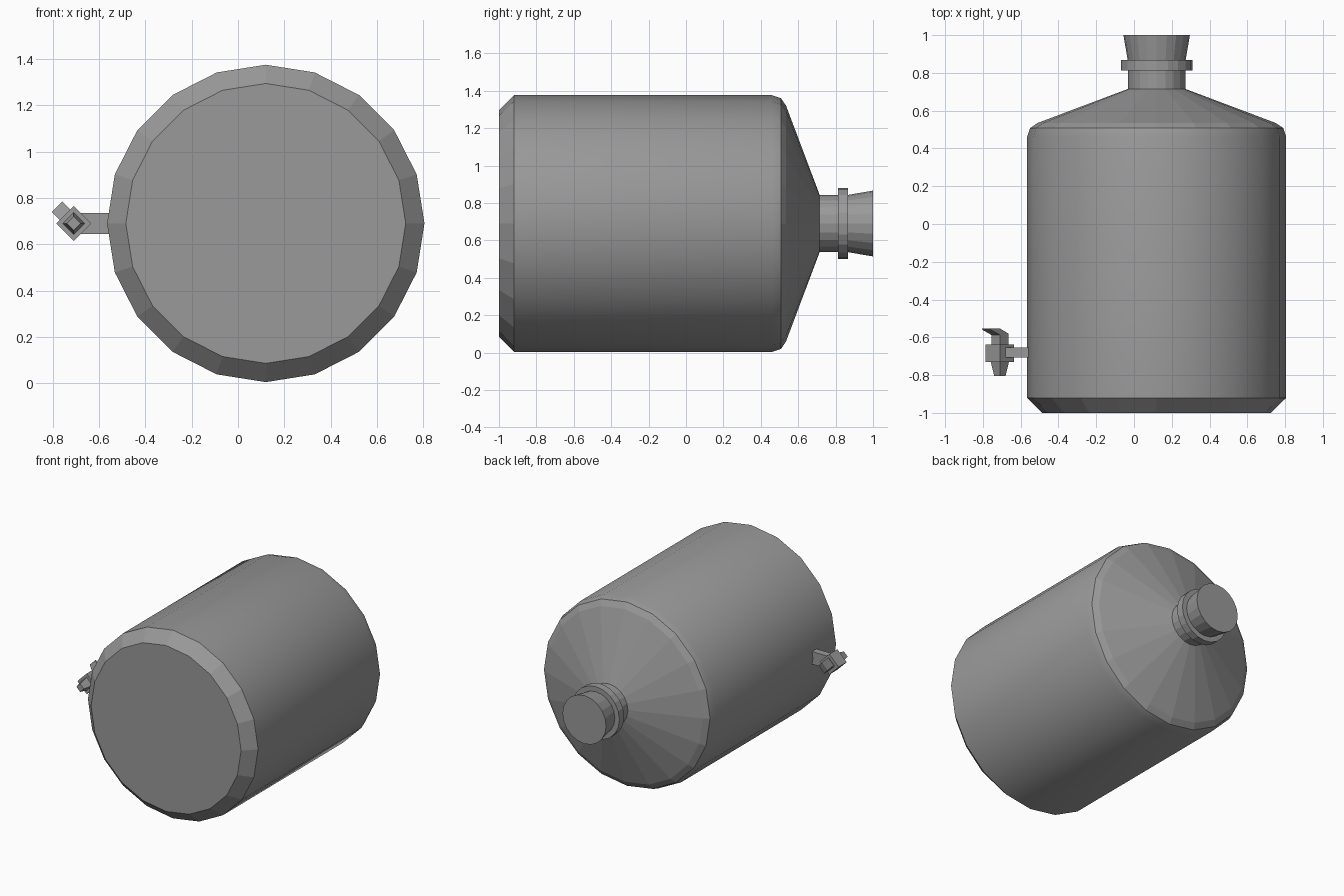
import bpy, bmesh, math

if "Cube" in bpy.data.objects:
    bpy.data.objects.remove(bpy.data.objects["Cube"])

CX, CZ = 0.12, 0.69       # bottle axis, running along y
TX, TZ = -0.71, 0.69      # tap axis, parallel to it

grey = bpy.data.materials.new("dark_grey")
grey.diffuse_color = (0.32, 0.32, 0.32, 1)
grey.use_nodes = True
grey.node_tree.nodes["Principled BSDF"].inputs["Base Color"].default_value = grey.diffuse_color


def make(name, verts, faces):
    mesh = bpy.data.meshes.new(name)
    mesh.from_pydata(verts, [], faces)
    mesh.update()
    obj = bpy.data.objects.new(name, mesh)
    bpy.context.collection.objects.link(obj)
    return obj


def lathe(name, profile, sides, cx, cz, smooth_bands=()):
    """Revolve (y, radius) points around an axis along y, with capped ends."""
    verts, faces = [], []
    for y, r in profile:
        for i in range(sides):
            a = 2 * math.pi * i / sides
            verts.append((cx + r * math.cos(a), y, cz + r * math.sin(a)))
    for k in range(len(profile) - 1):
        for i in range(sides):
            j = (i + 1) % sides
            a, b = k * sides, (k + 1) * sides
            faces.append((a + i, b + i, b + j, a + j))
    faces.append(tuple(range(sides)))
    last = (len(profile) - 1) * sides
    faces.append(tuple(reversed(range(last, last + sides))))
    obj = make(name, verts, faces)
    for k in smooth_bands:
        for p in obj.data.polygons[k * sides:(k + 1) * sides]:
            p.use_smooth = True
    return obj


# Bottle with chamfered base, straight wall, conical shoulder and neck
lathe("bottle_body", [(-1, 0.605), (-0.92, 0.686), (0.46, 0.686), (0.508, 0.67),
                      (0.535, 0.63), (0.715, 0.152), (0.83, 0.152)],
      20, CX, CZ, smooth_bands=(1, 2))

# Neck collar and flared stopper
lathe("neck_collar", [(0.812, 0.19), (0.867, 0.19)], 20, CX, CZ)
lathe("stopper", [(0.86, 0.152), (1.0, 0.176)], 20, CX, CZ)

# Pipe joining the tap to the wall
bpy.ops.mesh.primitive_cube_add(size=1, location=(-0.615, -0.68, TZ))
pipe = bpy.context.object
pipe.name = "tap_pipe"
pipe.scale = (0.15, 0.052, 0.092)

# Diamond-section valve block with tapered spout
lathe("tap_valve", [(-0.805, 0.03), (-0.73, 0.048), (-0.73, 0.075), (-0.637, 0.075)],
      4, TX, TZ)

# Lever: side profile (along lever, y) extruded across, pointing up and outward
profile = [(-0.032, -0.645), (0.032, -0.645), (0.032, -0.587), (0.102, -0.559),
           (0.102, -0.553), (0.032, -0.553), (-0.032, -0.58)]
n, c = len(profile), math.sqrt(0.5)
verts = [(TX + (w - s) * c, y, TZ + (s + w) * c)
         for w in (-0.032, 0.032) for s, y in profile]
faces = [(i, (i + 1) % n, n + (i + 1) % n, n + i) for i in range(n)]
for off in (0, n):      # side caps, split into stem and blade
    faces += [tuple(off + i for i in (0, 1, 2, 5, 6)),
              tuple(off + i for i in (2, 3, 4, 5))]
make("tap_lever", verts, faces)

# Outward normals and the shared grey on every part
for obj in bpy.context.collection.objects:
    bm = bmesh.new()
    bm.from_mesh(obj.data)
    bmesh.ops.recalc_face_normals(bm, faces=bm.faces)
    bm.to_mesh(obj.data)
    bm.free()
    obj.data.materials.append(grey)
